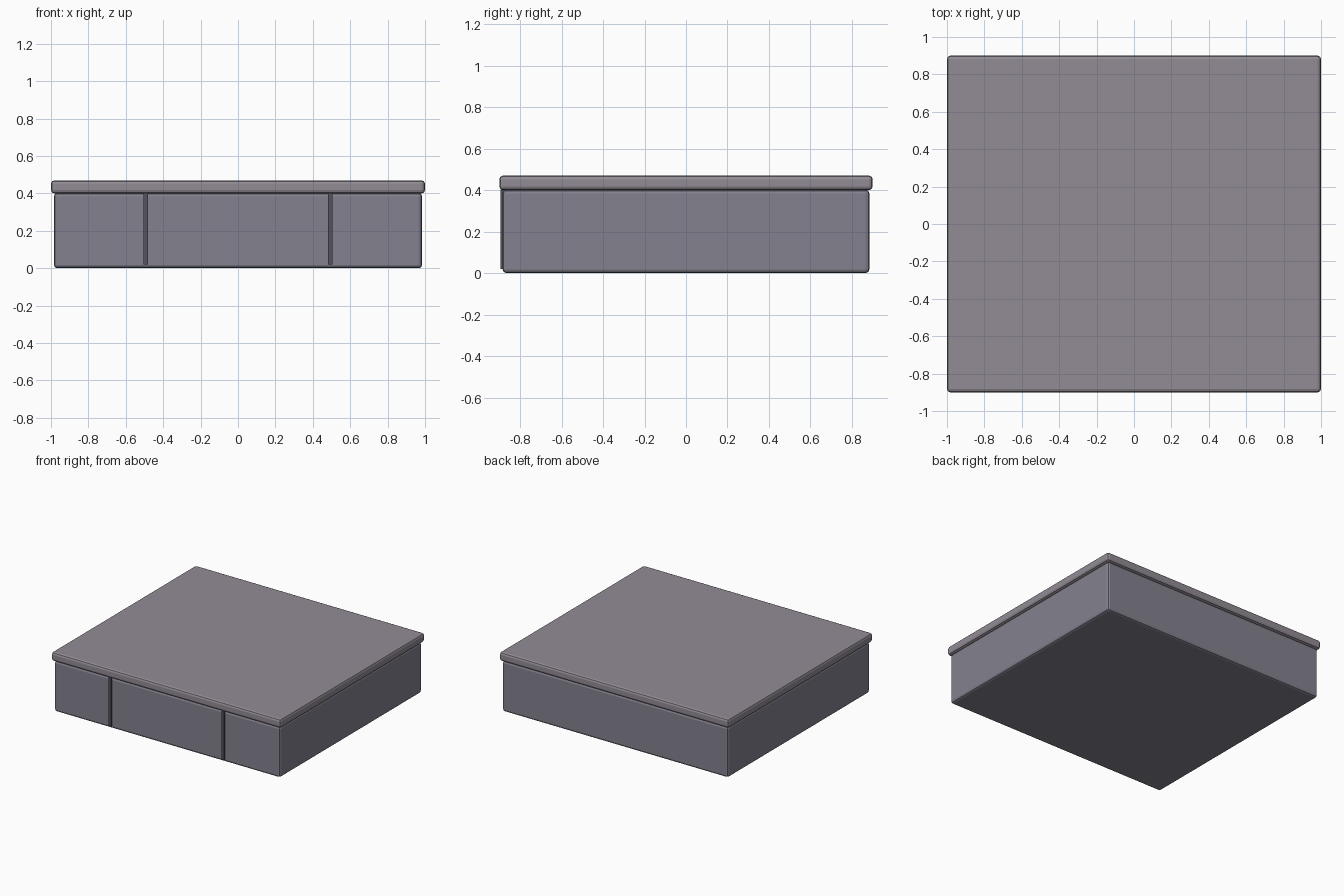
import bpy

if "Cube" in bpy.data.objects:
    bpy.data.objects.remove(bpy.data.objects["Cube"])


def material(name, rgb):
    m = bpy.data.materials.new(name)
    m.diffuse_color = (*rgb, 1)
    m.use_nodes = True
    m.node_tree.nodes["Principled BSDF"].inputs["Base Color"].default_value = m.diffuse_color
    return m


def box(name, lo, hi, mat, bevel=0.0, segments=2):
    """Axis-aligned box between two corners, with rounded edges."""
    center = [(a + b) / 2 for a, b in zip(lo, hi)]
    bpy.ops.mesh.primitive_cube_add(size=1, location=center)
    ob = bpy.context.object
    ob.name = name
    ob.scale = [b - a for a, b in zip(lo, hi)]
    bpy.ops.object.transform_apply(location=False, rotation=False, scale=True)
    ob.data.materials.append(mat)
    if bevel:
        mod = ob.modifiers.new("rounded_edges", 'BEVEL')
        mod.width = bevel
        mod.segments = segments
    return ob


top_mat = material("top_stone", (0.29, 0.26, 0.30))
body_mat = material("body_stone", (0.23, 0.22, 0.27))
seam_mat = material("dark_seam", (0.09, 0.085, 0.11))

# Main block
box("base_block", (-0.984, -0.884, 0), (0.984, 0.884, 0.402), body_mat, 0.018)

# Overhanging top slab
box("top_slab", (-1, -0.9, 0.40), (1, 0.9, 0.47), top_mat, 0.018)

# Two thin vertical strips on the front
for side, x in (("left", -0.493), ("right", 0.493)):
    box(side + "_front_seam", (x - 0.011, -0.893, 0.02),
        (x + 0.011, -0.87, 0.402), seam_mat)
